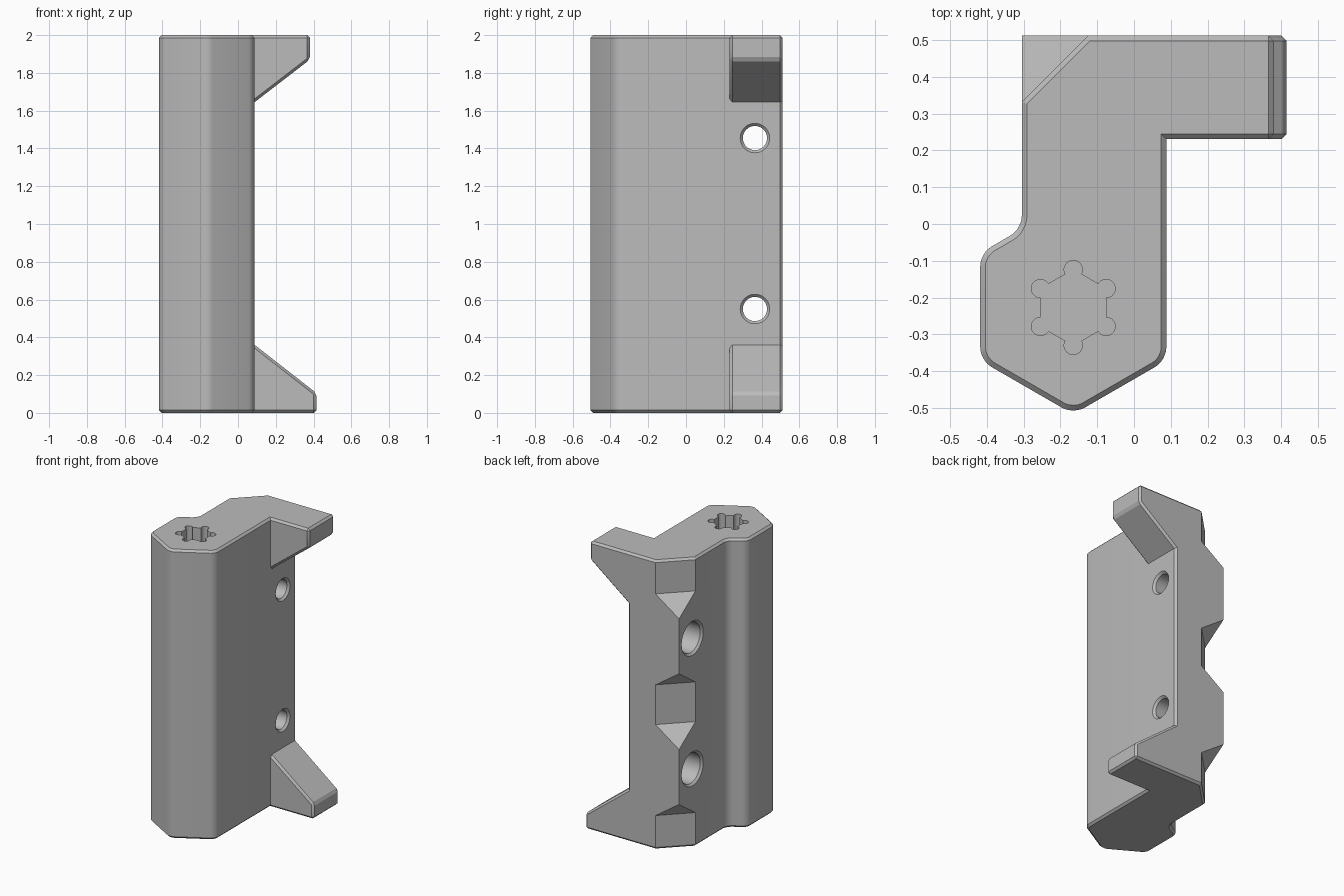
import bpy, bmesh, math
from mathutils import Vector, Matrix

if "Cube" in bpy.data.objects:
    bpy.data.objects.remove(bpy.data.objects["Cube"], do_unlink=True)

grey = bpy.data.materials.new("plain_grey")
grey.use_nodes = True
grey.diffuse_color = (0.5, 0.5, 0.5, 1)
grey.node_tree.nodes["Principled BSDF"].inputs["Base Color"].default_value = grey.diffuse_color

EDGE = 0.014          # small chamfer on outer edges
BACK, SIDE, WALL = 0.512, 0.088, -0.305
HEX_X, HEX_Y, HEX_A = -0.165, -0.225, 0.253
HOLE_Y, HOLE_Z = 0.365, (0.55, 1.455)


def finish(bm, name):
    bmesh.ops.recalc_face_normals(bm, faces=bm.faces)
    mesh = bpy.data.meshes.new(name)
    bm.to_mesh(mesh)
    bm.free()
    mesh.materials.append(grey)
    obj = bpy.data.objects.new(name, mesh)
    bpy.context.collection.objects.link(obj)
    return obj


def prism(points, offset):
    """Extrude a flat loop of 3D points along an offset."""
    bm = bmesh.new()
    face = bm.faces.new([bm.verts.new(p) for p in points])
    new = bmesh.ops.extrude_face_region(bm, geom=[face], use_keep_orig=True)["geom"]
    bmesh.ops.translate(bm, vec=offset, verts=[v for v in new if isinstance(v, bmesh.types.BMVert)])
    bmesh.ops.recalc_face_normals(bm, faces=bm.faces)
    return bm


def bevel(bm, edges, width, segments=1):
    bmesh.ops.bevel(bm, geom=edges, offset=width, segments=segments, profile=0.5,
                    affect='EDGES', clamp_overlap=True)


def combine(target, tool, operation):
    mod = target.modifiers.new(tool.name, 'BOOLEAN')
    mod.object, mod.operation, mod.solver = tool, operation, 'EXACT'
    bpy.context.view_layer.objects.active = target
    bpy.ops.object.modifier_apply(modifier=mod.name)
    bpy.data.objects.remove(tool, do_unlink=True)


# Body: hexagonal column with a flat web and a cut back corner
half = HEX_A / math.sqrt(3)
neck_y = HEX_Y + half + (WALL - HEX_X + HEX_A) / math.sqrt(3)
outline = [(HEX_X, HEX_Y - 2 * half), (SIDE, HEX_Y - half), (SIDE, BACK), (-0.125, BACK),
           (WALL, BACK - 0.18), (WALL, neck_y), (HEX_X - HEX_A, HEX_Y + half),
           (HEX_X - HEX_A, HEX_Y - half)]
bm = prism([(x, y, 0) for x, y in outline], (0, 0, 2))


def uprights(test):
    return [e for e in bm.edges
            if abs(e.verts[0].co.z - e.verts[1].co.z) > 1 and test(e.verts[0].co)]


bevel(bm, uprights(lambda c: c.y < 0.1), 0.035, 6)
bevel(bm, uprights(lambda c: c.x > 0 and c.y > 0.5), EDGE)
bevel(bm, [e for e in bm.edges if abs(e.verts[0].co.z - e.verts[1].co.z) < 0.001], EDGE)
body = finish(bm, "bracket_body")


# Arms: tapered gussets at top and bottom
def arm(name, reach, end_z, tip_z, root_z):
    inner = -0.06
    slope = (root_z - tip_z) / (SIDE - reach)
    profile = [(inner, end_z), (reach, end_z), (reach, tip_z),
               (SIDE - 0.05, root_z - 0.05 * slope), (inner, root_z - 0.05 * slope)]
    bm = prism([(x, BACK, z) for x, z in profile], (0, 0.231 - BACK, 0))
    bevel(bm, [e for e in bm.edges if max(v.co.x for v in e.verts) > SIDE], EDGE)
    return finish(bm, name)


combine(body, arm("upper_arm", 0.38, 2, 1.87, 1.645), 'UNION')
combine(body, arm("lower_arm", 0.415, 0, 0.105, 0.36), 'UNION')

# Corner bosses beside each screw hole, with sloped ends
for z in HOLE_Z:
    bm = bmesh.new()
    for s in (-1, 1):
        for x, y, h in ((WALL, BACK - 0.18, 0.315), (-0.125, BACK, 0.315),
                        (WALL, BACK, 0.19), (-0.125, BACK - 0.18, 0.315)):
            bm.verts.new((x, y, z + s * h))
    bmesh.ops.convex_hull(bm, input=bm.verts)
    bmesh.ops.dissolve_limit(bm, angle_limit=0.01, verts=bm.verts, edges=bm.edges)
    combine(body, finish(bm, "corner_boss"), 'UNION')

# Screw holes: counterbored from the wall side, countersunk on both faces
steps = [(WALL - 0.02, 0.138), (WALL + 0.014, 0.104), (-0.1, 0.104), (-0.1, 0.064),
         (SIDE - 0.014, 0.064), (SIDE + 0.02, 0.098)]
for z in HOLE_Z:
    bm = bmesh.new()
    rings = []
    for x, r in steps:
        ring = [bm.verts.new((x, HOLE_Y + r * math.cos(a), z + r * math.sin(a)))
                for a in (math.tau * i / 48 for i in range(48))]
        rings.append(ring)
    for a, b in zip(rings, rings[1:]):
        for i in range(48):
            j = (i + 1) % 48
            bm.faces.new((a[i], a[j], b[j], b[i]))
    bm.faces.new(rings[0])
    bm.faces.new(rings[-1])
    combine(body, finish(bm, "screw_hole"), 'DIFFERENCE')

# Hexagonal socket in the top, with round reliefs at its corners
socket, lobe = 0.103, 0.025
points = []
for k in range(6):
    angle = math.radians(90 + 60 * k)
    centre = Vector((HEX_X, HEX_Y - 0.002, 1.75)) + socket * Vector((math.cos(angle), math.sin(angle), 0))
    for i in range(13):
        a = angle + math.radians(-120 + 20 * i)
        points.append(centre + lobe * Vector((math.cos(a), math.sin(a), 0)))
combine(body, finish(prism(points, (0, 0, 0.4)), "hex_socket"), 'DIFFERENCE')

# Smooth the rounded areas, keep edges crisp
bpy.ops.object.select_all(action='DESELECT')
body.select_set(True)
bpy.context.view_layer.objects.active = body
bpy.ops.object.shade_smooth_by_angle(angle=math.radians(25))
